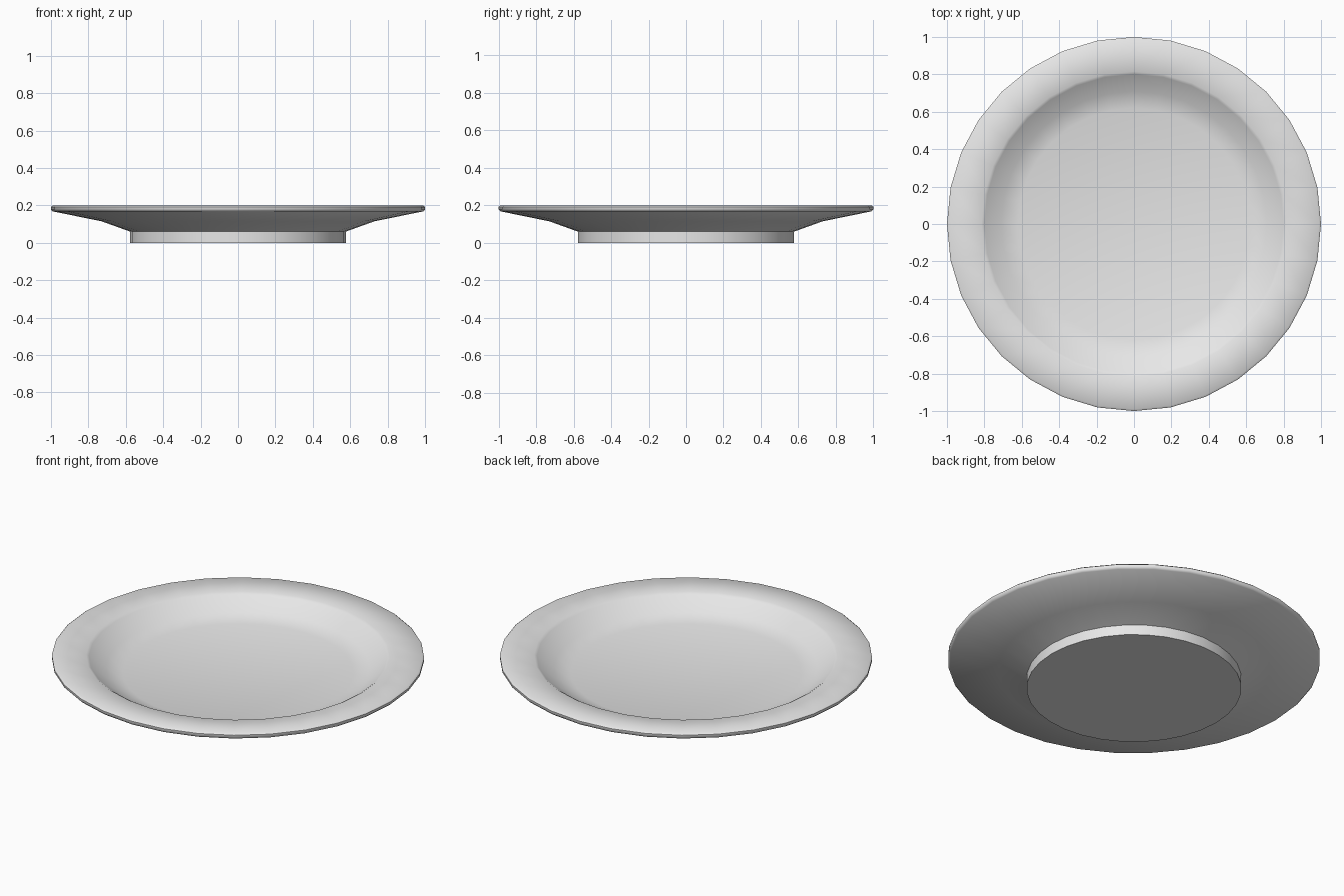
import bpy, bmesh, math

cube = bpy.data.objects.get("Cube")
if cube:
    bpy.data.objects.remove(cube, do_unlink=True)

SEGMENTS = 32

# Glazed ceramic colour
ceramic = bpy.data.materials.new("light grey ceramic")
ceramic.use_nodes = True
colour = (0.8, 0.8, 0.8, 1)
ceramic.diffuse_color = colour
ceramic.node_tree.nodes["Principled BSDF"].inputs["Base Color"].default_value = colour

# Plate cross-section from the centre of the base, round the rim, to the centre of the well
profile = [
    (0, 0), (0.577, 0), (0.577, 0.06),             # base and foot
    (0.73, 0.115), (0.99, 0.168),                  # underside
    (1.0, 0.178), (1.0, 0.192), (0.99, 0.2),       # rounded rim edge
    (0.815, 0.197), (0.80, 0.188),                 # flat rim and lip
    (0.71, 0.122), (0.62, 0.098), (0, 0.095),      # well wall and floor
]

# Spin the cross-section into a closed plate
bm = bmesh.new()
verts = [bm.verts.new((r, 0, z)) for r, z in profile]
edges = [bm.edges.new(pair) for pair in zip(verts, verts[1:])]
bmesh.ops.spin(bm, geom=verts + edges, cent=(0, 0, 0), axis=(0, 0, 1),
               angle=math.tau, steps=SEGMENTS, use_merge=True)
bmesh.ops.remove_doubles(bm, verts=bm.verts, dist=0.0001)
bmesh.ops.recalc_face_normals(bm, faces=bm.faces)
mesh = bpy.data.meshes.new("plate")
bm.to_mesh(mesh)
bm.free()

plate = bpy.data.objects.new("plate", mesh)
bpy.context.collection.objects.link(plate)
mesh.materials.append(ceramic)

# Smooth glaze with crisp foot edges
bpy.ops.object.select_all(action='DESELECT')
plate.select_set(True)
bpy.context.view_layer.objects.active = plate
bpy.ops.object.shade_smooth_by_angle(angle=math.radians(50))
